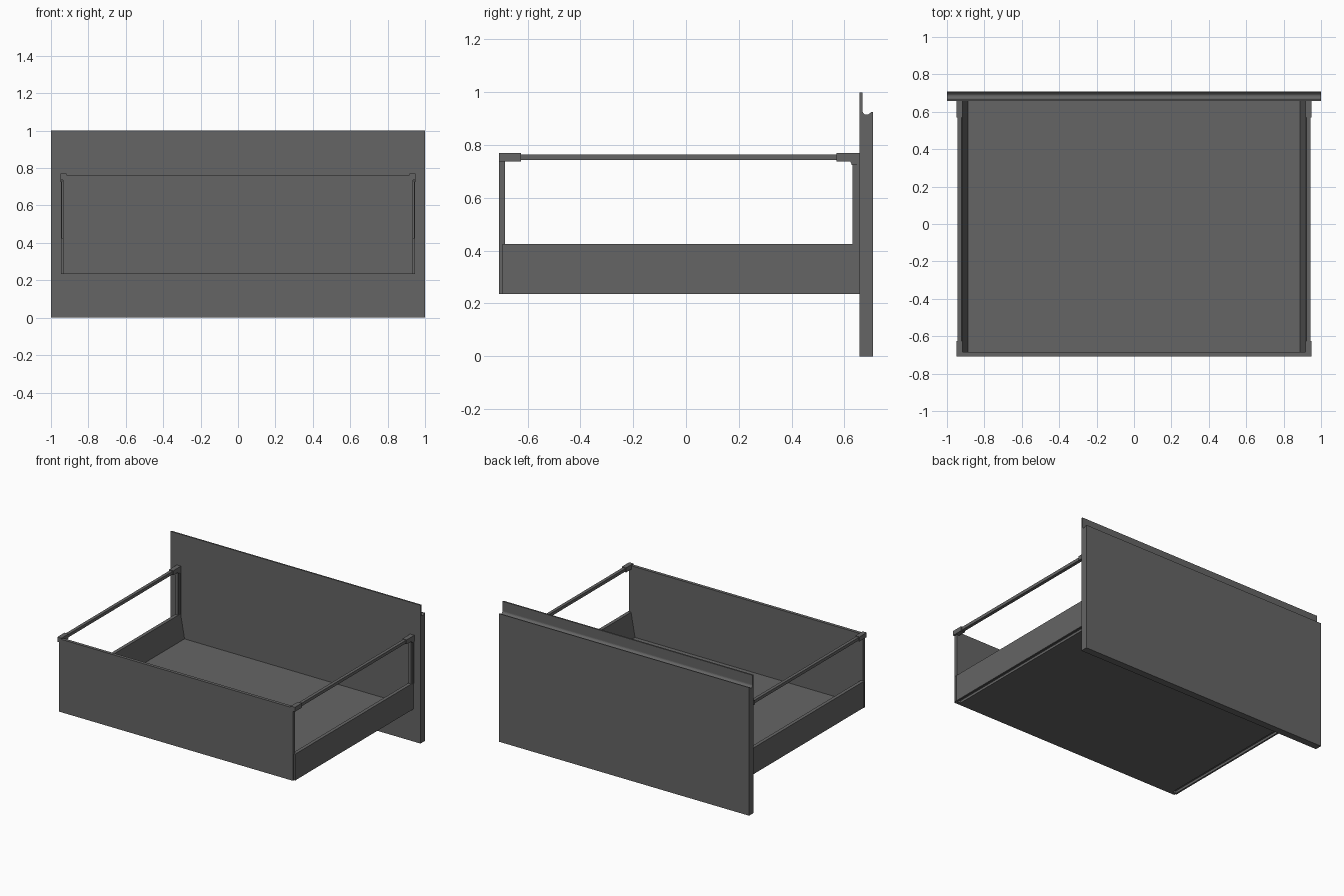
import bpy, bmesh, math
from mathutils import Vector

if "Cube" in bpy.data.objects:
    bpy.data.objects.remove(bpy.data.objects["Cube"])

grey = bpy.data.materials.new("dark_grey")
grey.diffuse_color = (0.13, 0.13, 0.13, 1)
grey.use_nodes = True
grey.node_tree.nodes["Principled BSDF"].inputs["Base Color"].default_value = grey.diffuse_color


def prism(name, pts, axis, a, b, bevel=0.0):
    """Extrude a 2D profile along 'x' (pts = y,z) or 'y' (pts = x,z)."""
    bm = bmesh.new()
    place = (lambda p: (a, p[0], p[1])) if axis == 'x' else (lambda p: (p[0], a, p[1]))
    face = bm.faces.new([bm.verts.new(place(p)) for p in pts])
    res = bmesh.ops.extrude_face_region(bm, geom=[face])
    step = Vector((b - a, 0, 0)) if axis == 'x' else Vector((0, b - a, 0))
    bmesh.ops.translate(bm, vec=step, verts=[v for v in res['geom'] if isinstance(v, bmesh.types.BMVert)])
    bmesh.ops.recalc_face_normals(bm, faces=bm.faces)
    me = bpy.data.meshes.new(name)
    bm.to_mesh(me)
    bm.free()
    me.materials.append(grey)
    ob = bpy.data.objects.new(name, me)
    bpy.context.collection.objects.link(ob)
    if bevel:
        m = ob.modifiers.new("bevel", 'BEVEL')
        m.width, m.segments = bevel, 2
    return ob


def box(name, x0, x1, y0, y1, z0, z1, bevel=0.0):
    return prism(name, [(y0, z0), (y1, z0), (y1, z1), (y0, z1)], 'x', x0, x1, bevel)


def both_sides(ob):
    """Mirror a part across x = 0."""
    ob.modifiers.new("mirror", 'MIRROR')
    return ob


# Front panel with a rounded finger groove along its top edge
cy, cz, r = 0.684, 0.931, 0.016
groove = [(cy + r * math.cos(t), cz + r * math.sin(t))
          for t in [math.pi + i * math.radians(130) / 8 for i in range(9)]]
prism("front_panel",
      [(0.657, 0), (0.708, 0), (0.708, 0.926), (0.702, 0.926)] + groove[::-1]
      + [(0.668, 1.0), (0.657, 1.0)], 'x', -1, 1)

# Back panel and floor
box("back_panel", -0.936, 0.936, -0.708, -0.685, 0.235, 0.762)
box("floor", -0.89, 0.89, -0.69, 0.657, 0.235, 0.252)

# Side walls: sloped inside, runner channel underneath
wall = [(0.944, 0.235), (0.944, 0.425), (0.919, 0.425), (0.888, 0.256), (0.888, 0.235),
        (0.904, 0.235), (0.904, 0.252), (0.932, 0.252), (0.932, 0.235)]
both_sides(prism("side_wall", wall, 'y', -0.687, 0.657))
both_sides(box("side_wall_end", 0.9355, 0.946, -0.696, -0.68, 0.235, 0.425))

# Square gallery rods
both_sides(box("gallery_rod", 0.921, 0.944, -0.64, 0.59, 0.743, 0.765))

# Rod end caps at the back
both_sides(box("back_rod_cap", 0.917, 0.95, -0.708, -0.625, 0.737, 0.770))

# Rod end caps at the front, stepped down against the panel
cap = [(0.57, 0.738), (0.622, 0.738), (0.628, 0.725), (0.657, 0.725), (0.657, 0.770), (0.57, 0.770)]
both_sides(prism("front_rod_cap", cap, 'x', 0.917, 0.95))

# Upright brackets holding the front caps, with a wider mounting plate
both_sides(box("front_bracket", 0.923, 0.944, 0.63, 0.657, 0.42, 0.73))
both_sides(box("front_bracket_plate", 0.917, 0.946, 0.647, 0.657, 0.42, 0.73))
